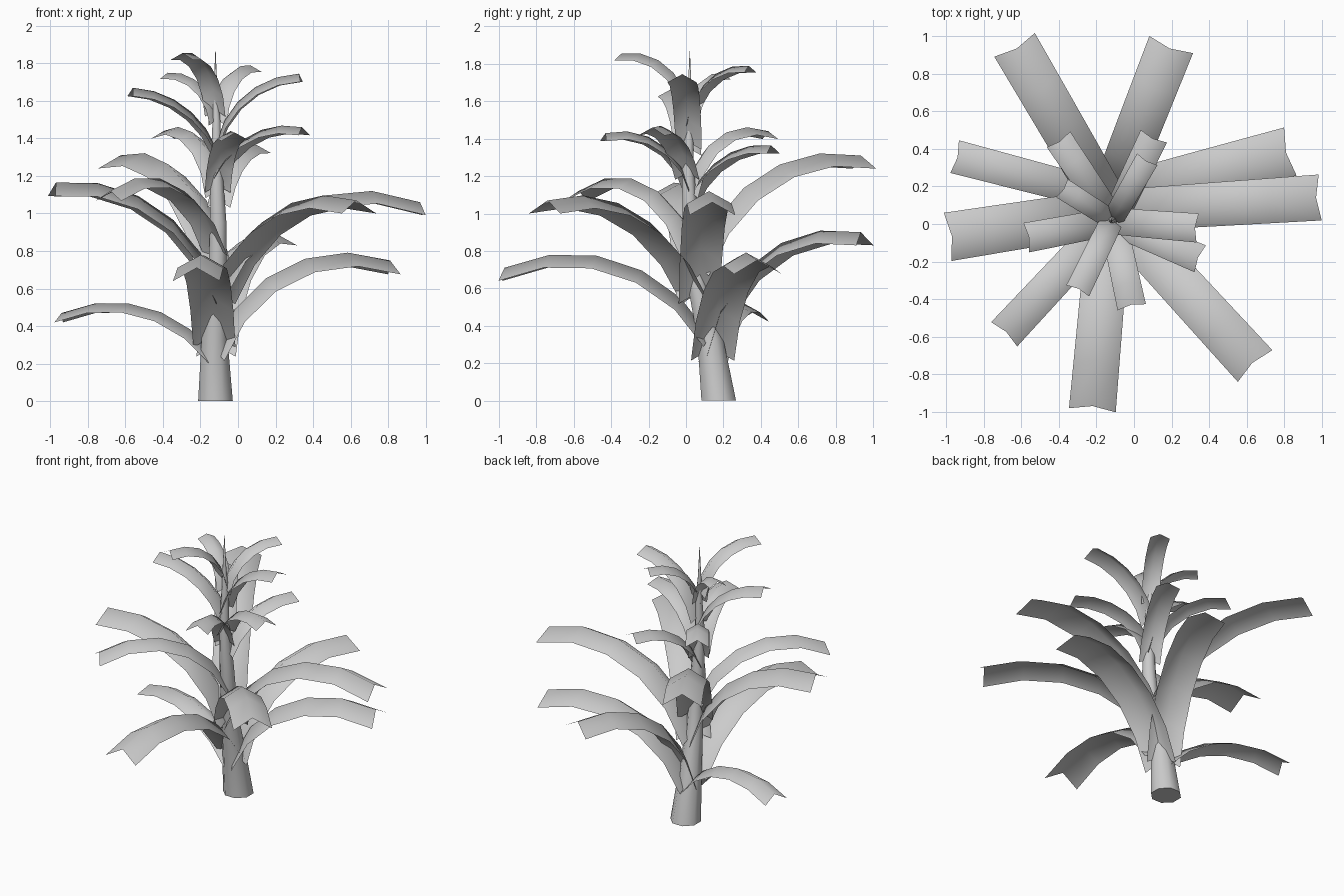
import bpy, bmesh, math
from mathutils import Vector

cube = bpy.data.objects.get("Cube")
if cube:
    bpy.data.objects.remove(cube, do_unlink=True)

mat = bpy.data.materials.new("plain grey")
mat.use_nodes = True
GREY = (0.6, 0.6, 0.6, 1)
mat.diffuse_color = GREY
mat.node_tree.nodes["Principled BSDF"].inputs["Base Color"].default_value = GREY

# Trunk centre line: x, y, z, radius
TRUNK = [(-.12, .175, 0, .1), (-.125, .13, .33, .075), (-.11, .06, .62, .055),
         (-.105, .025, .95, .047), (-.115, .01, 1.25, .034),
         (-.115, .02, 1.5, .022), (-.12, .02, 1.66, .011), (-.12, .02, 1.87, .001)]
SIDES = 8
SEGMENTS = 5


def add_object(name, bm):
    for f in bm.faces:
        f.smooth = True
    mesh = bpy.data.meshes.new(name)
    bm.to_mesh(mesh)
    bm.free()
    mesh.materials.append(mat)
    obj = bpy.data.objects.new(name, mesh)
    bpy.context.collection.objects.link(obj)
    return obj


def bridge(bm, rows, closed=False):
    for a, b in zip(rows, rows[1:]):
        n = len(a)
        for i in range(n if closed else n - 1):
            j = (i + 1) % n
            bm.faces.new((a[i], a[j], b[j], b[i]))


def axis_at(z):
    for a, b in zip(TRUNK, TRUNK[1:]):
        if a[2] <= z <= b[2]:
            return Vector(a[:3]).lerp(Vector(b[:3]), (z - a[2]) / (b[2] - a[2]))
    return Vector(TRUNK[-1][:3])


def make_trunk():
    bm = bmesh.new()
    rows = []
    for x, y, z, r in TRUNK:
        angles = [math.tau * (i + .5) / SIDES for i in range(SIDES)]
        rows.append([bm.verts.new((x + r * math.cos(a), y + r * math.sin(a), z)) for a in angles])
    bridge(bm, rows, closed=True)
    bm.faces.new(rows[-1])
    base = bm.faces.new(list(reversed(rows[0])))
    obj = add_object("trunk", bm)
    obj.data.polygons[len(obj.data.polygons) - 1].use_smooth = False


def make_leaf(name, tip, z0, width, spread):
    """Arched strip with a raised midrib, from the trunk axis to the tip."""
    base = axis_at(z0)
    tip = Vector(tip)
    flat = Vector((tip.x - base.x, tip.y - base.y, 0))
    reach = flat.length
    out = flat.normalized()
    side = Vector((-out.y, out.x, 0))
    chord = math.atan2(tip.z - z0, reach)
    # Equal segments that turn steadily from steep to drooping
    angles = [chord + math.radians(spread) * (1 - 2 * i / (SEGMENTS - 1)) for i in range(SEGMENTS)]
    step = reach / sum(math.cos(a) for a in angles)
    points = [base.copy()]
    for a in angles:
        points.append(points[-1] + (out * math.cos(a) + Vector((0, 0, math.sin(a)))) * step)
    bm = bmesh.new()
    rows = []
    for i, p in enumerate(points):
        w = width / 2 * (.9 + .1 * i / SEGMENTS)
        drop = Vector((0, 0, -.56 * w)) + out * .18 * w
        rows.append([bm.verts.new(q) for q in (p + side * w + drop, p, p - side * w + drop)])
    bridge(bm, rows)
    bmesh.ops.recalc_face_normals(bm, faces=bm.faces)
    if sum(f.normal.z for f in bm.faces) < 0:
        bmesh.ops.reverse_faces(bm, faces=bm.faces)
    add_object(name, bm)


make_trunk()

# Tip, base height, width, half of the bend in degrees
LOWER = [((.97, .14, 1.06), .58, .245, 37), ((.81, .38, .75), .28, .265, 36),
         ((.63, -.74, 1.07), .58, .25, 30), ((-.22, -.97, .71), .35, .25, 34),
         ((-.68, -.575, 1.12), .82, .19, 39), ((-.97, -.065, 1.165), .58, .26, 33),
         ((-.94, .355, .47), .25, .18, 30), ((-.625, .935, 1.31), .73, .25, 32),
         ((.19, .935, .9), .3, .25, 37)]
UPPER = [((.34, -.18, 1.46), 1.22, .155, 30), ((-.015, -.43, 1.43), 1.15, .155, 36),
         ((-.295, -.345, 1.855), 1.55, .135, 37), ((.325, -.02, 1.745), 1.38, .155, 30),
         ((.065, .335, 1.79), 1.5, .125, 36), ((.1, .455, 1.365), 1.07, .155, 30),
         ((-.395, .44, 1.44), 1.12, .15, 41), ((-.375, .185, 1.75), 1.5, .115, 36),
         ((-.56, -.07, 1.67), 1.35, .16, 26)]

for label, group in (("lower_leaf", LOWER), ("upper_leaf", UPPER)):
    for n, spec in enumerate(group, 1):
        make_leaf(f"{label}_{n}", *spec)
